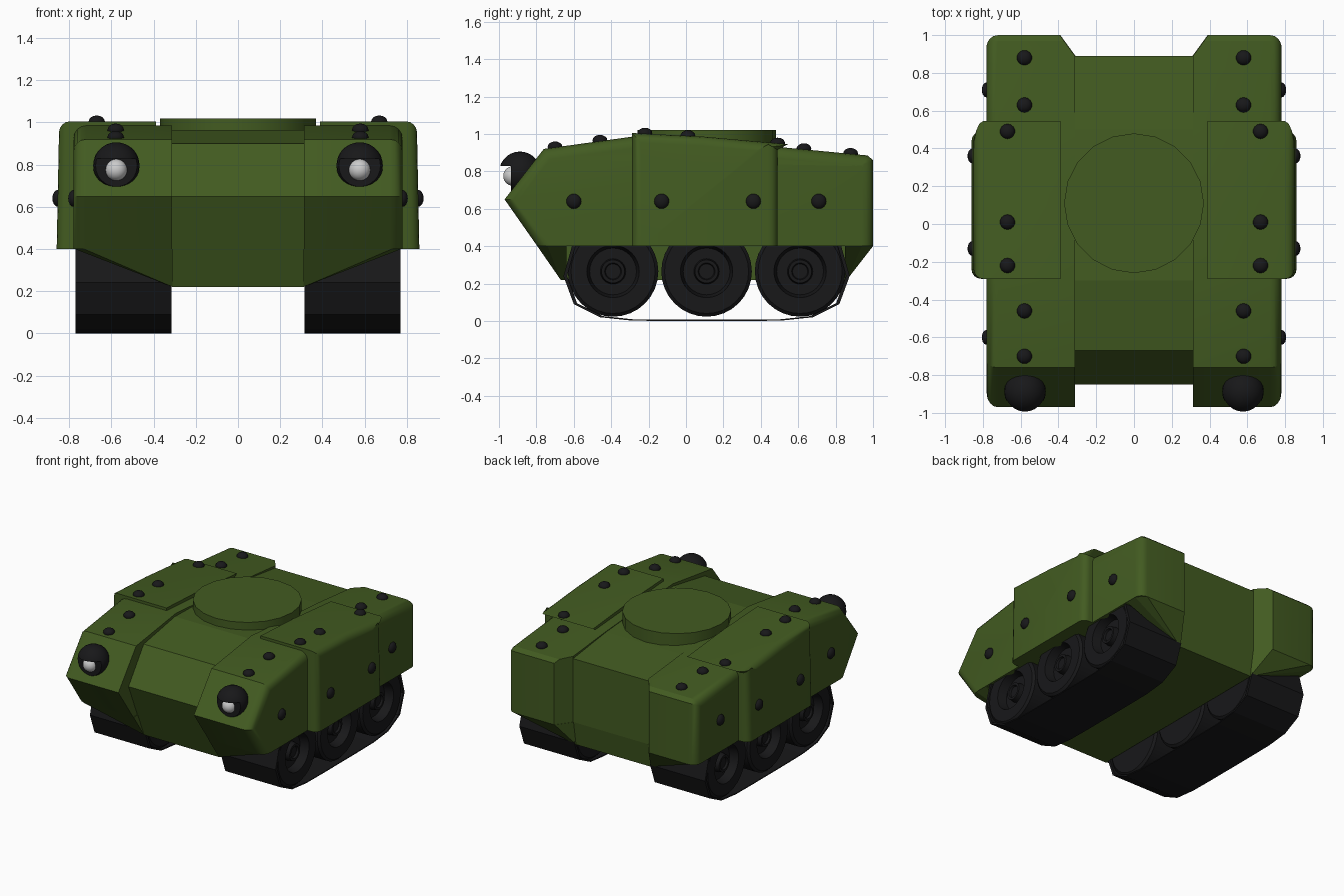
import bpy, bmesh, math
from mathutils import Matrix, Vector

if "Cube" in bpy.data.objects:
    bpy.data.objects.remove(bpy.data.objects["Cube"])


def material(name, rgb):
    m = bpy.data.materials.new(name)
    m.diffuse_color = (*rgb, 1)
    m.use_nodes = True
    m.node_tree.nodes["Principled BSDF"].inputs["Base Color"].default_value = m.diffuse_color
    return m


GREEN = material("green_paint", (0.055, 0.105, 0.015))
BLACK = material("black_rubber", (0.009, 0.009, 0.010))
WHITE = material("lens_glass", (0.6, 0.6, 0.6))


def finish(bm, name, mat, mirror=True, smooth=30):
    bmesh.ops.recalc_face_normals(bm, faces=bm.faces[:])
    me = bpy.data.meshes.new(name)
    bm.to_mesh(me)
    bm.free()
    me.materials.append(mat)
    ob = bpy.data.objects.new(name, me)
    bpy.context.collection.objects.link(ob)
    if mirror:
        mod = ob.modifiers.new("mirror", 'MIRROR')
        mod.use_mirror_merge = False
    if smooth:
        bpy.ops.object.select_all(action='DESELECT')
        ob.select_set(True)
        bpy.context.view_layer.objects.active = ob
        bpy.ops.object.shade_smooth_by_angle(angle=math.radians(smooth))
    return ob


def prism(profile, x0, x1):
    """Extrude a (y, z) outline from x0 to x1."""
    bm = bmesh.new()
    a = [bm.verts.new((x0, y, z)) for y, z in profile]
    b = [bm.verts.new((x1, y, z)) for y, z in profile]
    bm.faces.new(a)
    bm.faces.new(b[::-1])
    n = len(a)
    for i in range(n):
        j = (i + 1) % n
        bm.faces.new((a[i], b[i], b[j], a[j]))
    bmesh.ops.recalc_face_normals(bm, faces=bm.faces[:])
    return bm


def round_outer(bm, x, width, z_open=0.4):
    """Round the rim of the outer side face, leaving the bottom edge sharp."""
    edges = [e for e in bm.edges
             if all(abs(v.co.x - x) < 1e-4 for v in e.verts)
             and not all(abs(v.co.z - z_open) < 1e-4 for v in e.verts)]
    bmesh.ops.bevel(bm, geom=edges, offset=width, segments=4, profile=0.5, affect='EDGES')


def cut(bm, co, no):
    """Remove everything on the side the normal points to and cap the hole."""
    r = bmesh.ops.bisect_plane(bm, geom=bm.verts[:] + bm.edges[:] + bm.faces[:],
                               plane_co=co, plane_no=no, clear_outer=True)
    edges = [g for g in r['geom_cut'] if isinstance(g, bmesh.types.BMEdge)]
    bmesh.ops.holes_fill(bm, edges=edges, sides=0)


def hull(points):
    bm = bmesh.new()
    for p in points:
        bm.verts.new(p)
    bmesh.ops.convex_hull(bm, input=bm.verts[:])
    return bm


# Central hull
finish(prism([(-0.67, 0.22), (-0.85, 0.65), (-0.67, 0.9), (-0.3, 0.965), (0.1, 0.955),
              (0.5, 0.925), (0.89, 0.875), (0.89, 0.4), (0.86, 0.22)], -0.313, 0.313),
       "central_hull", GREEN, mirror=False, smooth=0)

# Side pods, with the rear inner corner cut off
pod = prism([(-0.795, 0.4), (-0.97, 0.65), (-0.76, 0.92), (-0.29, 0.985), (0.5, 0.93),
             (0.97, 0.885), (1.0, 0.86), (1.0, 0.4)], 0.313, 0.78)
round_outer(pod, 0.78, 0.06)
cut(pod, (0.313, 0.89, 0.5), Vector((-0.11, 0.08, 0)).normalized())
finish(pod, "side_pod", GREEN)

# Sloped wedges below the pods at front and rear
finish(hull([(0.31, -0.67, 0.22), (0.31, -0.795, 0.4), (0.73, -0.795, 0.4), (0.775, -0.74, 0.4),
             (0.31, -0.64, 0.22), (0.31, -0.64, 0.4), (0.775, -0.64, 0.4)]),
       "front_wedge", GREEN, smooth=0)
finish(hull([(0.31, 0.86, 0.22), (0.31, 0.89, 0.4), (0.39, 1.0, 0.4), (0.72, 1.0, 0.4),
             (0.775, 0.94, 0.4), (0.31, 0.85, 0.22), (0.31, 0.85, 0.4), (0.775, 0.85, 0.4)]),
       "rear_wedge", GREEN, smooth=0)

# Middle armour plates, leaning slightly inwards
plate = prism([(-0.29, 0.4), (-0.29, 1.005), (0.1, 0.985), (0.545, 0.945), (0.49, 0.915),
               (0.49, 0.4)], 0.39, 0.86)
round_outer(plate, 0.86, 0.05)
for v in plate.verts:
    if v.co.x > 0.7:
        v.co.x -= 0.02 * (v.co.z - 0.4)
finish(plate, "armour_plate", GREEN)

# Turret ring
bm = bmesh.new()
bmesh.ops.create_cone(bm, cap_ends=True, segments=20, radius1=0.37, radius2=0.37, depth=0.12,
                      matrix=Matrix.Translation((0, 0.11, 0.96)) @ Matrix.Rotation(math.pi / 2, 4, 'Z'))
finish(bm, "turret_ring", GREEN, mirror=False, smooth=20)

# Road wheels: lathe of an (x, radius) section with a dished face and a hub
section = [(0.32, 0), (0.32, 0.225), (0.335, 0.242), (0.75, 0.242), (0.765, 0.225), (0.765, 0.14),
           (0.70, 0.125), (0.70, 0.068), (0.745, 0.062), (0.745, 0.045), (0.73, 0.04), (0.73, 0)]
for i, y in enumerate((-0.39, 0.11, 0.61)):
    bm = bmesh.new()
    vs = [bm.verts.new((x, y, 0.265 + r)) for x, r in section]
    es = [bm.edges.new(p) for p in zip(vs, vs[1:])]
    bmesh.ops.spin(bm, geom=vs + es, cent=(0, y, 0.265), axis=(1, 0, 0),
                   angle=2 * math.pi, steps=32, use_duplicate=False)
    bmesh.ops.remove_doubles(bm, verts=bm.verts[:], dist=1e-4)
    finish(bm, "road_wheel_%d" % (i + 1), BLACK)

# Tracks: a closed band of flat plates around the wheels
half = [(0.0, 0.0), (0.2, 0.0), (0.4, 0.002), (0.57, 0.02), (0.71, 0.09), (0.765, 0.24),
        (0.72, 0.40), (0.60, 0.50), (0.45, 0.53), (0.0, 0.53)]
loop = half + [(-y, z) for y, z in half[-2:0:-1]]
bm = bmesh.new()
rings = []
for y, z in loop:
    d = Vector((y, z - 0.265)) * 0.975
    pts = [(0.315, y, z), (0.77, y, z), (0.77, d.x, d.y + 0.265), (0.315, d.x, d.y + 0.265)]
    rings.append([bm.verts.new((px, py + 0.11, pz)) for px, py, pz in pts])
for a, b in zip(rings, rings[1:] + rings[:1]):
    for k in range(4):
        m = (k + 1) % 4
        bm.faces.new((a[k], a[m], b[m], b[k]))
finish(bm, "track_band", BLACK, smooth=0)

# Bolts: flattened domes on the roof and on the sides
bm = bmesh.new()


def bolt(pos, scale):
    bmesh.ops.create_uvsphere(bm, u_segments=14, v_segments=8, radius=0.04,
                              matrix=Matrix.Translation(pos) @ Matrix.Diagonal((*scale, 1)))


for x, y, z in [(0.58, -0.70, 0.93), (0.58, -0.46, 0.965), (0.67, -0.22, 1.003), (0.67, 0.01, 0.99),
                (0.67, 0.49, 0.95), (0.58, 0.63, 0.92), (0.58, 0.88, 0.895)]:
    bolt((x, y, z), (1, 1, 0.75))
for y, x in [(-0.6, 0.78), (-0.13, 0.855), (0.36, 0.855), (0.71, 0.78)]:
    bolt((x, y, 0.64), (0.65, 1, 1))
finish(bm, "bolts", BLACK, smooth=50)


# Headlights: cut-back bowl, hood over it and a lens
def ball(r, pos):
    b = bmesh.new()
    bmesh.ops.create_uvsphere(b, u_segments=24, v_segments=14, radius=r, matrix=Matrix.Translation(pos))
    return b


centre = (0.577, -0.888, 0.795)
bowl = ball(0.11, centre)
cut(bowl, (0, -0.935, 0), (0, -1, 0))
finish(bowl, "headlight_bowl", BLACK, smooth=40)
hood = ball(0.111, centre)
cut(hood, (0, 0, 0.828), (0, 0, -1))
finish(hood, "headlight_hood", BLACK, smooth=40)
finish(ball(0.052, (0.577, -0.925, 0.775)), "headlight_lens", WHITE, smooth=40)
